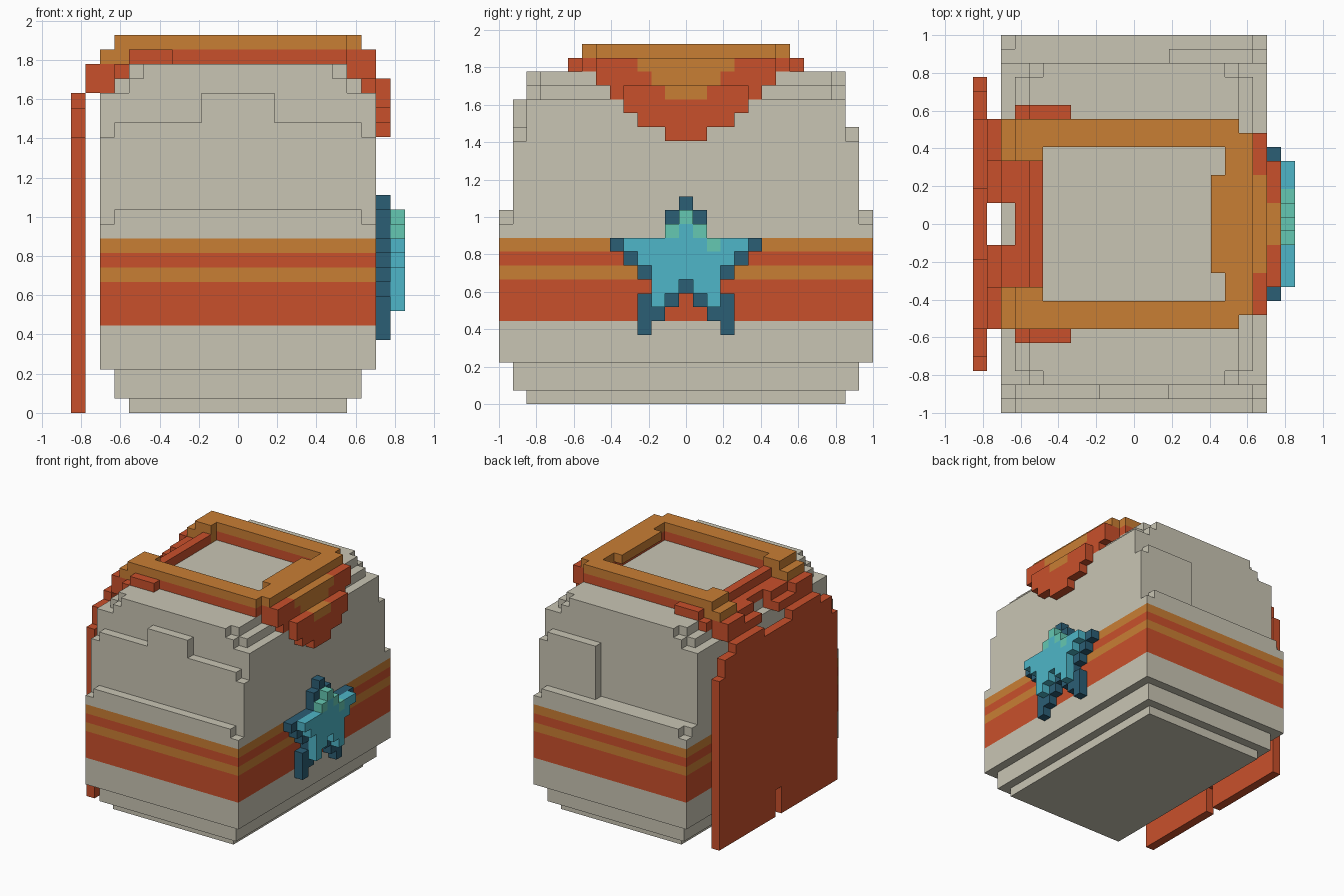
import bpy, bmesh, math
from mathutils import Vector

if "Cube" in bpy.data.objects:
    bpy.data.objects.remove(bpy.data.objects["Cube"])

V = 2 / 27  # edge length of one block


def material(name, rgb):
    lin = [(c / 255 / 12.92) if c < 11 else ((c / 255 + 0.055) / 1.055) ** 2.4 for c in rgb]
    m = bpy.data.materials.new(name)
    m.diffuse_color = (*lin, 1)
    m.use_nodes = True
    m.node_tree.nodes["Principled BSDF"].inputs["Base Color"].default_value = m.diffuse_color
    return m


STONE = material("warm grey", (201, 197, 180))
RED = material("brick red", (201, 80, 43))
ORANGE = material("ochre orange", (201, 126, 52))
NAVY = material("dark teal", (43, 94, 117))
TEAL = material("bright teal", (78, 182, 200))
MINT = material("mint", (101, 200, 178))


def box(cells, mat, xs, ys, zs, mirror=False):
    """Fill a block range (inclusive block numbers); mirror repeats it across y."""
    for x in range(xs[0], xs[1] + 1):
        for y in range(ys[0], ys[1] + 1):
            for z in range(zs[0], zs[1] + 1):
                cells[x, y, z] = mat
                if mirror:
                    cells[x, -y, z] = mat


def slab(cells, mat, x, y, z0, z1):
    box(cells, mat, (-x, x), (-y, y), (z0, z1))


def build(name, cells):
    """Make the outer skin of a set of blocks, with flat areas merged."""
    mats = list(dict.fromkeys(cells.values()))
    bm = bmesh.new()
    verts = {}
    for (x, y, z), mat in cells.items():
        for axis in range(3):
            for s in (-1, 1):
                n = [0, 0, 0]
                n[axis] = s
                if (x + n[0], y + n[1], z + n[2]) in cells:
                    continue
                loop = []
                for a, b in ((-1, -1), (1, -1), (1, 1), (-1, 1))[::s]:
                    d = [0, 0, 0]
                    d[axis], d[(axis + 1) % 3], d[(axis + 2) % 3] = s, a, b
                    key = (2 * x + d[0], 2 * y + d[1], 2 * z + 1 + d[2])
                    if key not in verts:
                        verts[key] = bm.verts.new(Vector(key) * V / 2)
                    loop.append(verts[key])
                bm.faces.new(loop).material_index = mats.index(mat)
    bmesh.ops.dissolve_limit(bm, angle_limit=math.radians(1), verts=bm.verts[:],
                             edges=bm.edges[:], delimit={'MATERIAL'})
    mesh = bpy.data.meshes.new(name)
    bm.to_mesh(mesh)
    bm.free()
    for m in mats:
        mesh.materials.append(m)
    bpy.context.collection.objects.link(bpy.data.objects.new(name, mesh))


# Rounded body with stripes
body = {}
for x, y, z0, z1 in ((7, 11, 0, 0), (8, 12, 1, 2), (9, 13, 3, 12), (8, 13, 13, 13),
                     (9, 12, 13, 13), (9, 11, 14, 21), (7, 11, 22, 22), (8, 10, 22, 22),
                     (6, 11, 23, 23), (7, 10, 23, 23)):
    slab(body, STONE, x, y, z0, z1)
for z0, z1, mat in ((6, 8, RED), (9, 9, ORANGE), (10, 10, RED), (11, 11, ORANGE)):
    slab(body, mat, 9, 13, z0, z1)
# Raised panels on the front and on half of the back
box(body, STONE, (-9, 9), (-12, -12), (14, 18))
box(body, STONE, (-8, 8), (-12, -12), (19, 19))
box(body, STONE, (-2, 2), (-12, -12), (20, 21))
box(body, STONE, (3, 9), (12, 12), (14, 18))
box(body, STONE, (3, 8), (12, 12), (19, 19))
build("body", body)

# Scarf collar: red lower ring, orange upper ring
collar = {}
box(collar, RED, (-7, 7), (6, 7), (24, 24), True)
box(collar, RED, (7, 9), (-6, 6), (24, 24))
box(collar, RED, (-7, -7), (-4, 4), (24, 24))
box(collar, RED, (-7, -5), (8, 8), (24, 24), True)
box(collar, RED, (-8, -8), (-8, 8), (23, 23))
box(collar, RED, (-10, -9), (2, 7), (22, 22), True)
box(collar, RED, (-10, -9), (5, 7), (23, 23), True)
box(collar, RED, (-9, -9), (2, 4), (23, 23), True)
box(collar, ORANGE, (-9, -7), (5, 7), (24, 24), True)
box(collar, ORANGE, (-8, 7), (6, 7), (25, 25), True)
box(collar, ORANGE, (-8, -7), (5, 5), (25, 25), True)
box(collar, ORANGE, (7, 8), (-6, 6), (25, 25))
box(collar, ORANGE, (6, 6), (-3, 3), (25, 25))
# Pointed bib
for x0, x1, y, z in ((8, 9, 6, 23), (9, 9, 5, 22), (10, 10, 4, 22), (10, 10, 4, 21),
                     (10, 10, 3, 20), (10, 10, 1, 19)):
    box(collar, RED, (x0, x1), (-y, y), (z, z))
for x, y, z in ((9, 3, 24), (9, 2, 23), (10, 1, 22)):
    box(collar, ORANGE, (x, x), (-y, y), (z, z))
build("scarf_collar", collar)

# Hanging cape with a slit at the hem
cape = {}
box(cape, RED, (-11, -11), (-9, 9), (0, 20))
box(cape, RED, (-11, -11), (10, 10), (0, 18), True)
box(cape, RED, (-11, -11), (3, 7), (21, 21), True)
for z in range(3):
    del cape[-11, 0, z]
build("cape", cape)

# Star badge: (height, inner y, outer y) of the raised face, then its dark rim
face, rim = {}, {}
for z, y0, y1 in ((13, 0, 0), (12, 0, 1), (11, 0, 4), (10, 0, 3), (9, 0, 2), (8, 1, 2), (7, 2, 2)):
    box(face, TEAL, (11, 11), (y0, y1), (z, z), True)
    box(rim, NAVY, (10, 10), (y0, y1), (z, z), True)
for z, y0, y1 in ((14, 0, 0), (13, 1, 1), (11, 5, 5), (10, 4, 4), (9, 3, 3), (8, 0, 0),
                  (7, 1, 1), (7, 3, 3), (6, 2, 3), (5, 3, 3)):
    box(rim, NAVY, (10, 10), (y0, y1), (z, z), True)
box(face, MINT, (11, 11), (0, 0), (13, 13))
box(face, MINT, (11, 11), (1, 1), (12, 12), True)
box(face, MINT, (11, 11), (2, 2), (11, 11))
build("star_face", face)
build("star_rim", rim)
